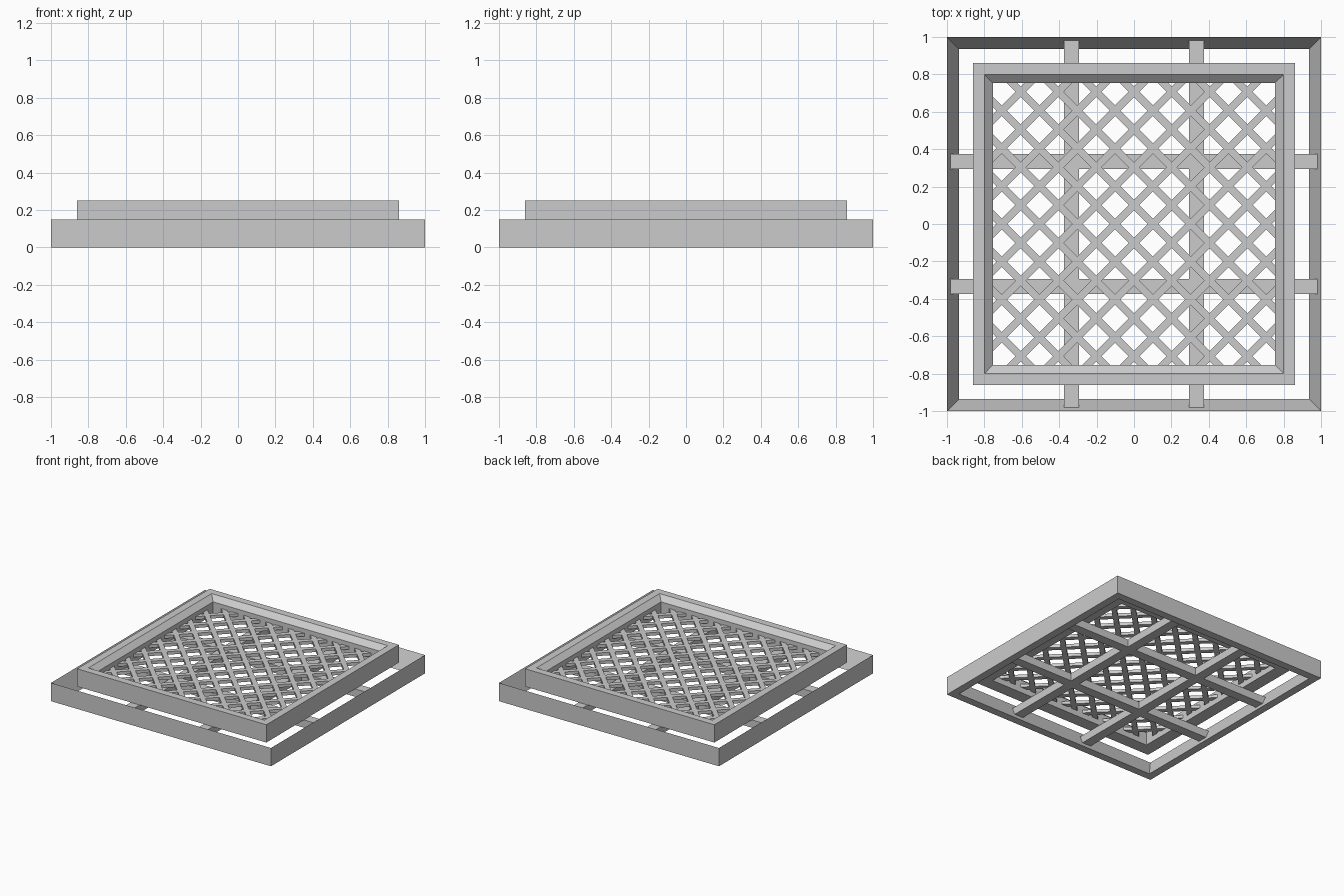
import bpy
import bmesh
from math import pi, sqrt
from mathutils import Matrix

cube = bpy.data.objects.get("Cube")
if cube:
    bpy.data.objects.remove(cube, do_unlink=True)

grey = bpy.data.materials.new("plain_grey")
grey.use_nodes = True
grey.diffuse_color = (0.6, 0.6, 0.6, 1)
grey.node_tree.nodes["Principled BSDF"].inputs["Base Color"].default_value = (0.6, 0.6, 0.6, 1)


def finish(name, bm):
    bmesh.ops.recalc_face_normals(bm, faces=bm.faces)
    mesh = bpy.data.meshes.new(name)
    bm.to_mesh(mesh)
    bm.free()
    mesh.materials.append(grey)
    obj = bpy.data.objects.new(name, mesh)
    bpy.context.collection.objects.link(obj)
    return obj


def square_frame(name, profile):
    """Sweep a closed (half width, height) profile around a mitred square."""
    bm = bmesh.new()
    corners = [(1, 1), (-1, 1), (-1, -1), (1, -1)]
    rings = [[bm.verts.new((sx * r, sy * r, z)) for r, z in profile] for sx, sy in corners]
    n = len(profile)
    for i in range(4):
        a, b = rings[i], rings[(i + 1) % 4]
        for j in range(n):
            k = (j + 1) % n
            bm.faces.new((a[j], a[k], b[k], b[j]))
    return finish(name, bm)


def add_bar(bm, length, width, z0, z1, angle, offset):
    """Add a box bar turned about z, shifted sideways by offset."""
    matrix = (Matrix.Rotation(angle, 4, 'Z')
              @ Matrix.Translation((0, offset, (z0 + z1) / 2))
              @ Matrix.Diagonal((length, width, z1 - z0, 1)))
    bmesh.ops.create_cube(bm, size=1, matrix=matrix)


# Outer rim with a steep slope on the inside
square_frame("outer_rim", [(1, 0), (1, 0.15), (0.935, 0)])

# Raised inner frame with a chamfered inner lip
square_frame("inner_frame", [(0.86, 0.104), (0.86, 0.25), (0.80, 0.25),
                             (0.755, 0.211), (0.755, 0.104)])

# Crossed support beams
for name, angle in (("beams_across", 0), ("beams_along", pi / 2)):
    bm = bmesh.new()
    for side in (-1, 1):
        add_bar(bm, 1.96, 0.08, 0.04, 0.104, angle, side * 0.333)
    finish(name, bm)

# Diagonal lattice, both directions level, held inside the frame
PITCH, HALF = 0.202, 0.775
for name, angle in (("lattice_rising", pi / 4), ("lattice_falling", -pi / 4)):
    bm = bmesh.new()
    for k in range(-7, 7):
        c = (k + 0.5) * PITCH
        add_bar(bm, (2 * HALF - abs(c)) * sqrt(2), 0.04, 0.15, 0.175, angle, c / sqrt(2))
    finish(name, bm)
